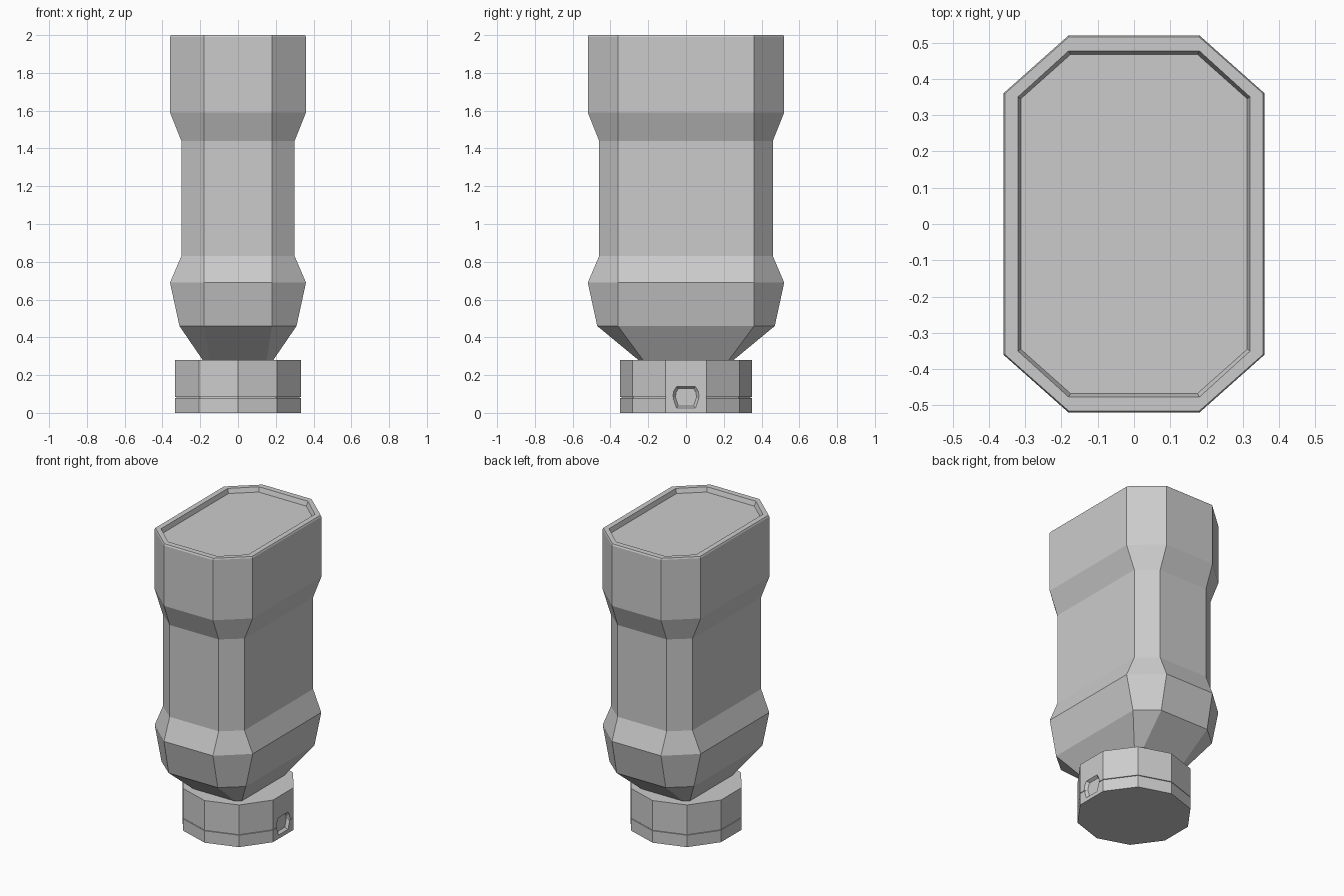
import bpy
import bmesh
from math import sin, cos, pi

cube = bpy.data.objects.get("Cube")
if cube:
    bpy.data.objects.remove(cube, do_unlink=True)

grey = bpy.data.materials.new("light_grey")
grey.use_nodes = True
grey.diffuse_color = (0.6, 0.6, 0.6, 1)
grey.node_tree.nodes["Principled BSDF"].inputs["Base Color"].default_value = (0.6, 0.6, 0.6, 1)


def loft(name, loops):
    """Skin a closed, flat-shaded solid through a stack of matching loops."""
    bm = bmesh.new()
    rings = [[bm.verts.new(p) for p in loop] for loop in loops]
    n = len(rings[0])
    for a, b in zip(rings, rings[1:]):
        for i in range(n):
            j = (i + 1) % n
            bm.faces.new((a[i], a[j], b[j], b[i]))
    bm.faces.new(rings[0][::-1])
    bm.faces.new(rings[-1])
    bmesh.ops.recalc_face_normals(bm, faces=bm.faces)
    mesh = bpy.data.meshes.new(name)
    bm.to_mesh(mesh)
    bm.free()
    mesh.materials.append(grey)
    obj = bpy.data.objects.new(name, mesh)
    bpy.context.collection.objects.link(obj)
    return obj


def octagon(x, y, z, cx=0.18, cy=0.36):
    """Rectangle with cut corners; cx and cy are where the flats end."""
    return [(x, -cy, z), (x, cy, z), (cx, y, z), (-cx, y, z),
            (-x, cy, z), (-x, -cy, z), (-cx, -y, z), (cx, -y, z)]


def decagon(r, z):
    return [(r * sin(k * pi / 5), -r * cos(k * pi / 5), z) for k in range(10)]


# Body: tapered neck, bulging shoulder, slim grip, wide base with sunken panel
loft("bottle_body", [
    octagon(0.18, 0.24, 0.27, 0.15, 0.22),
    octagon(0.31, 0.47, 0.46),
    octagon(0.36, 0.52, 0.69),
    octagon(0.30, 0.46, 0.83),
    octagon(0.30, 0.46, 1.44),
    octagon(0.36, 0.52, 1.59),
    octagon(0.36, 0.52, 1.99),
    octagon(0.355, 0.515, 2.0),
    octagon(0.32, 0.477, 2.0, 0.18, 0.35),
    octagon(0.312, 0.467, 1.97, 0.175, 0.345),
])

# Cap: ten-sided, with a fine seam between the collar and the flip lid
cap = loft("cap", [
    decagon(0.35, 0), decagon(0.35, 0.079), decagon(0.342, 0.079),
    decagon(0.342, 0.083), decagon(0.35, 0.083), decagon(0.35, 0.28),
])

# Thumb notch pressed into the side of the cap
outline = [(-0.05, 0.025), (0.05, 0.025), (0.07, 0.085), (0.065, 0.115),
           (0.05, 0.14), (-0.05, 0.14), (-0.065, 0.115), (-0.07, 0.085)]
notch = loft("thumb_notch_cutter", [
    [(x, y * s, 0.085 + (z - 0.085) * s) for y, z in outline]
    for x, s in ((0.315, 0.8), (0.34, 1.08))
])
notch.hide_render = True
notch.hide_viewport = True
cut = cap.modifiers.new("thumb_notch", 'BOOLEAN')
cut.operation = 'DIFFERENCE'
cut.solver = 'EXACT'
cut.object = notch
